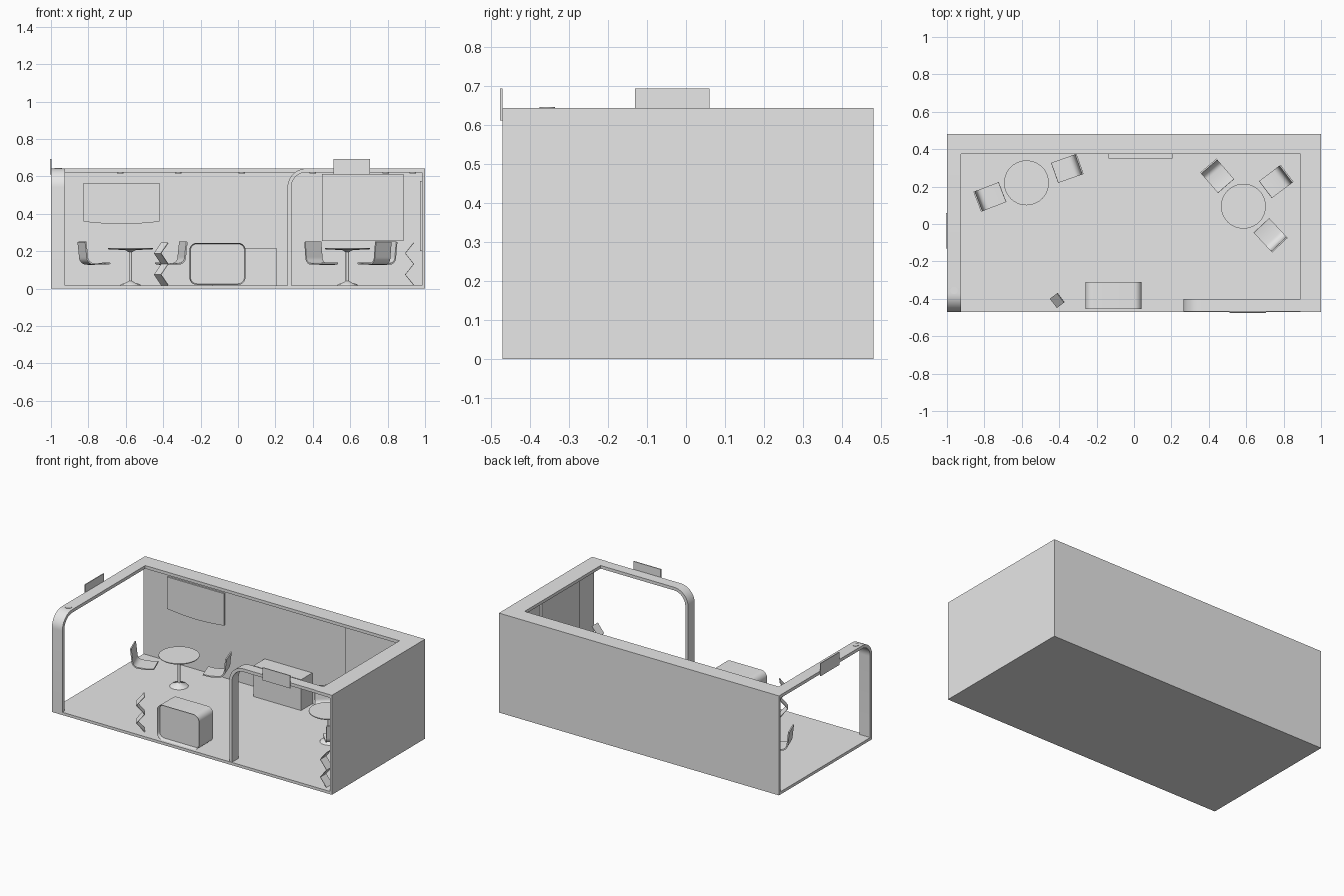
import bpy, bmesh, math
from mathutils import Vector, Matrix

cube = bpy.data.objects.get("Cube")
if cube:
    bpy.data.objects.remove(cube, do_unlink=True)

GREY = (0.8, 0.8, 0.8, 1)
mat = bpy.data.materials.new("light grey")
mat.use_nodes = True
mat.diffuse_color = GREY
mat.node_tree.nodes["Principled BSDF"].inputs["Base Color"].default_value = GREY

X, Y, Z = Vector((1, 0, 0)), Vector((0, 1, 0)), Vector((0, 0, 1))


def finish(name, bm, smooth=False):
    bmesh.ops.recalc_face_normals(bm, faces=bm.faces)
    me = bpy.data.meshes.new(name)
    bm.to_mesh(me)
    bm.free()
    ob = bpy.data.objects.new(name, me)
    bpy.context.collection.objects.link(ob)
    me.materials.append(mat)
    if smooth:
        bpy.ops.object.select_all(action='DESELECT')
        ob.select_set(True)
        bpy.context.view_layer.objects.active = ob
        bpy.ops.object.shade_smooth_by_angle(angle=math.radians(35))
    return ob


def box(name, x0, x1, y0, y1, z0, z1):
    bm = bmesh.new()
    size = Matrix.Diagonal((x1 - x0, y1 - y0, z1 - z0, 1))
    centre = Matrix.Translation(((x0 + x1) / 2, (y0 + y1) / 2, (z0 + z1) / 2))
    bmesh.ops.create_cube(bm, size=1, matrix=centre @ size)
    return finish(name, bm)


def prism(name, outline, origin, u, v, along, smooth=False, recess=None):
    """Extrude a 2D outline (in axes u, v) along a vector; optionally recess its first face."""
    bm = bmesh.new()
    o = Vector(origin)
    face = bm.faces.new([bm.verts.new(o + u * a + v * b) for a, b in outline])
    solid = bmesh.ops.extrude_face_region(bm, geom=[face], use_keep_orig=True)
    bmesh.ops.translate(bm, vec=along, verts=[g for g in solid["geom"] if isinstance(g, bmesh.types.BMVert)])
    if recess:
        rim, depth = recess
        bmesh.ops.inset_region(bm, faces=[face], thickness=rim, use_boundary=True)
        bmesh.ops.translate(bm, vec=along.normalized() * depth, verts=face.verts)
    return finish(name, bm, smooth)


def arc(cx, cy, r, a0, a1, n=10):
    angles = [math.radians(a0 + (a1 - a0) * i / n) for i in range(n + 1)]
    return [(cx + r * math.cos(a), cy + r * math.sin(a)) for a in angles]


def band(path, t):
    """Give an open 2D path a thickness t."""
    pts = [Vector(p) for p in path]
    other = []
    for i, p in enumerate(pts):
        ahead = (pts[min(i + 1, len(pts) - 1)] - p)
        behind = (p - pts[max(i - 1, 0)])
        d = (ahead.normalized() + behind.normalized()).normalized()
        other.append(p + Vector((d.y, -d.x)) * t)
    return [tuple(p) for p in pts + other[::-1]]


def lathe(name, x, y, profile, n=40):
    bm = bmesh.new()
    rings = [[bm.verts.new((x + r * math.cos(math.tau * i / n), y + r * math.sin(math.tau * i / n), z))
              for i in range(n)] for r, z in profile]
    for lo, hi in zip(rings, rings[1:]):
        for i in range(n):
            bm.faces.new((lo[i], lo[(i + 1) % n], hi[(i + 1) % n], hi[i]))
    bm.faces.new(rings[0])
    bm.faces.new(rings[-1])
    return finish(name, bm, True)


# Room shell: thin floor and walls with a wide cap around the top
H, F = 0.642, 0.018
box("floor", -1, 1, -0.47, 0.48, 0, F)
box("back_wall", -1, 1, 0.465, 0.48, F, H)
box("left_wall", 0.985, 1, -0.47, 0.465, F, H)
box("back_cap", -1, 0.985, 0.375, 0.465, 0.622, H)
box("left_cap", 0.89, 0.985, -0.47, 0.375, 0.622, H)


# Rounded arches on the two open sides
def arch_outline(length):
    path = [(0, F)] + arc(0.1, H - 0.1, 0.1, 180, 90, 12) + [(length, H)]
    return band(path, 0.02)


prism("side_arch", arch_outline(0.845), (-1, -0.47, 0), Y, Z, X * 0.075, True)
prism("front_arch", arch_outline(0.625), (0.265, -0.467, 0), X, Z, Y * 0.067, True)

# Sign plates over the arches
box("front_sign", 0.51, 0.705, -0.476, -0.47, 0.61, 0.692)
box("side_sign", -1.004, -0.998, -0.13, 0.06, 0.61, 0.692)

# Downlights under the cap and arches
for x, y in [(-0.63, 0.42), (-0.32, 0.42), (0.02, 0.42), (0.4, 0.42), (0.79, 0.42), (0.935, 0.1)]:
    lathe("downlight", x, y, [(0.018, 0.616), (0.018, 0.623)], 16)
lathe("downlight", -0.962, -0.355, [(0.02, 0.617), (0.02, 0.645)], 16)

# Wall panels
screen = [(-0.825, 0.565), (-0.825, 0.358)]
screen += [(-0.825 + 0.405 * i / 10, 0.358 - 0.013 * math.sin(math.pi * i / 10)) for i in range(1, 10)]
screen += [(-0.42, 0.358), (-0.42, 0.565)]
prism("wall_screen", screen, (0, 0.455, 0), X, Z, Y * 0.01)
box("back_panel", 0.45, 0.885, 0.455, 0.465, 0.255, 0.614)
box("side_panel", 0.972, 0.985, -0.3, 0.08, 0.2, 0.575)

# Back counter and rounded front desk with a recessed front
box("counter", -0.135, 0.205, 0.35, 0.465, F, 0.217)
desk = []
for cx, cz, a in [(0, 0.205, 0), (-0.22, 0.205, 90), (-0.22, 0.06, 180), (0, 0.06, 270)]:
    desk += arc(cx, cz, 0.04, a, a + 90, 8)
prism("front_desk", desk, (0, -0.455, 0), X, Z, Y * 0.145, True, (0.006, 0.02))


# Folded display stands
def folded_stand(name, x, y, angle, width, reach):
    u = Vector((math.cos(angle), math.sin(angle), 0))
    side = Vector((-u.y, u.x, 0))
    path = [(reach * (0.5 if i % 2 == 0 else -0.5), F + 0.057 * i) for i in range(5)]
    prism(name, band(path, 0.004), Vector((x, y, 0)) - side * width / 2, u, Z, side * width)


folded_stand("display_stand", -0.412, -0.41, math.radians(37), 0.062, 0.048)
folded_stand("display_stand", 0.915, -0.41, 0, 0.06, 0.045)


# Shell chairs facing round pedestal tables
def chair(x, y, tx, ty):
    u = Vector((tx - x, ty - y, 0)).normalized()
    side = Vector((-u.y, u.x, 0))
    path = [(-0.073, 0.25), (-0.067, 0.2)] + arc(-0.022, 0.17, 0.042, 180, 270, 8) + [(0.03, 0.125), (0.072, 0.131)]
    prism("chair", band(path, -0.008), Vector((x, y, 0)) - side * 0.057, u, Z, side * 0.114, True)


TABLE = [(0.055, F), (0.05, 0.024), (0.02, 0.033), (0.009, 0.042), (0.009, 0.195),
         (0.03, 0.207), (0.115, 0.209), (0.12, 0.213), (0.12, 0.217)]
SEATS = {(-0.575, 0.22): [(-0.77, 0.145), (-0.357, 0.297)],
         (0.585, 0.095): [(0.445, 0.257), (0.76, 0.227), (0.73, -0.06)]}
for (tx, ty), seats in SEATS.items():
    lathe("table", tx, ty, TABLE)
    for sx, sy in seats:
        chair(sx, sy, tx, ty)
